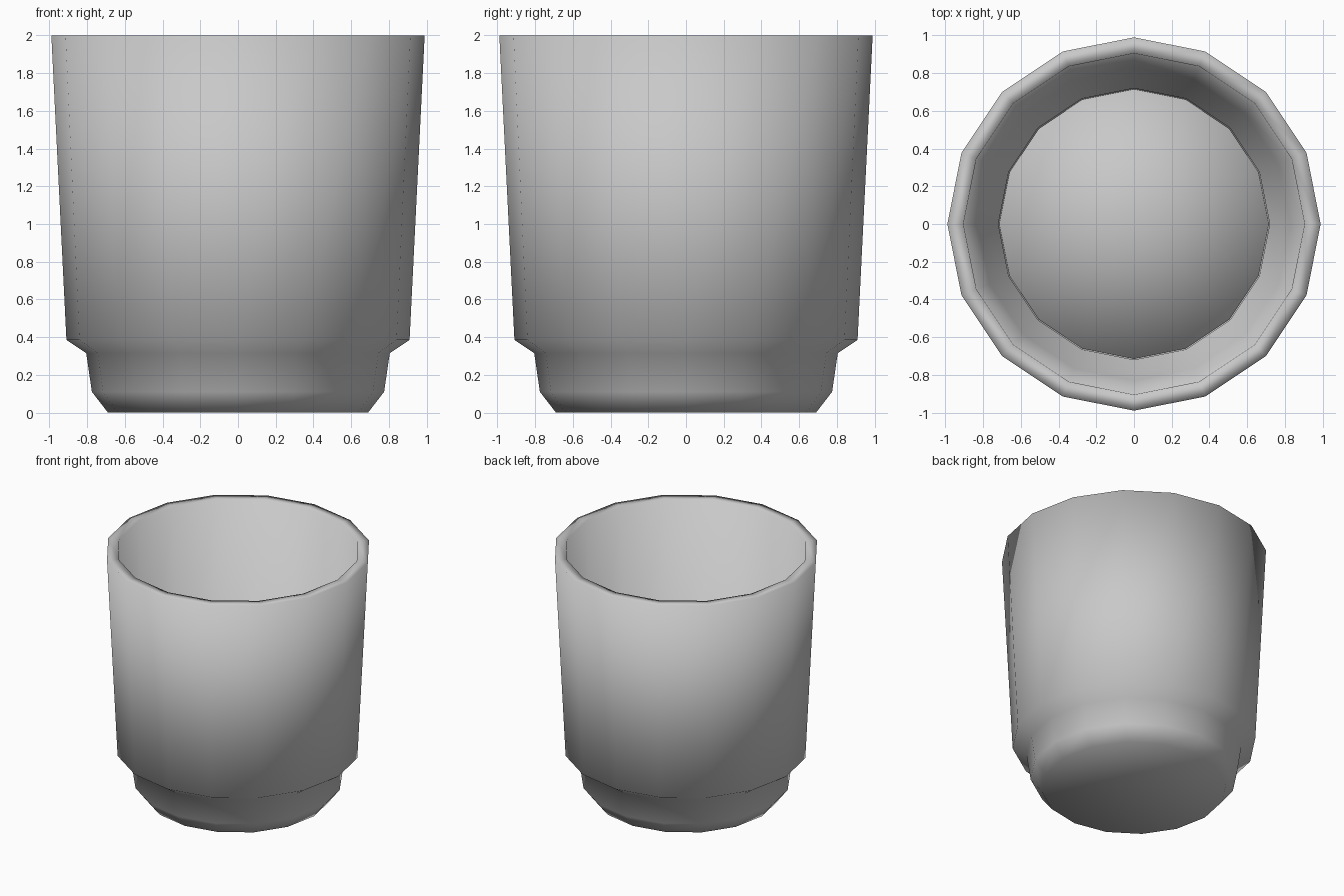
import bpy
import bmesh
from math import tau
from mathutils import Vector

SIDES = 16

cube = bpy.data.objects.get("Cube")
if cube:
    bpy.data.objects.remove(cube, do_unlink=True)

# Single plain grey
grey = bpy.data.materials.new("light_grey")
grey.use_nodes = True
colour = (0.58, 0.58, 0.58, 1.0)
grey.diffuse_color = colour
grey.node_tree.nodes["Principled BSDF"].inputs["Base Color"].default_value = colour


def lathe(name, profile):
    """Turn a (radius, height) profile around z into a smooth closed part."""
    bm = bmesh.new()
    verts = [bm.verts.new((r, 0, z)) for r, z in profile]
    edges = [bm.edges.new(pair) for pair in zip(verts, verts[1:])]
    bmesh.ops.spin(bm, geom=verts + edges, cent=Vector(), axis=(0, 0, 1),
                   angle=tau, steps=SIDES)
    bmesh.ops.remove_doubles(bm, verts=bm.verts, dist=0.0005)
    bmesh.ops.recalc_face_normals(bm, faces=bm.faces)
    for face in bm.faces:
        face.smooth = True
    mesh = bpy.data.meshes.new(name)
    bm.to_mesh(mesh)
    bm.free()
    mesh.materials.append(grey)
    obj = bpy.data.objects.new(name, mesh)
    bpy.context.collection.objects.link(obj)
    return obj


# Cup wall: stepped foot, tapered body, flat rim and matching inside
lathe("cup_body", [
    (0, 0), (0.69, 0), (0.775, 0.11), (0.805, 0.315), (0.91, 0.385),
    (0.99, 2.0), (0.905, 2.0),
    (0.83, 0.40), (0.72, 0.32), (0.715, 0.15), (0, 0.15),
])

# Softly shaded disc closing the inside of the foot
lathe("inner_floor", [(0, 0.18), (0.715, 0.18), (0.715, 0.10), (0, 0.10)])
